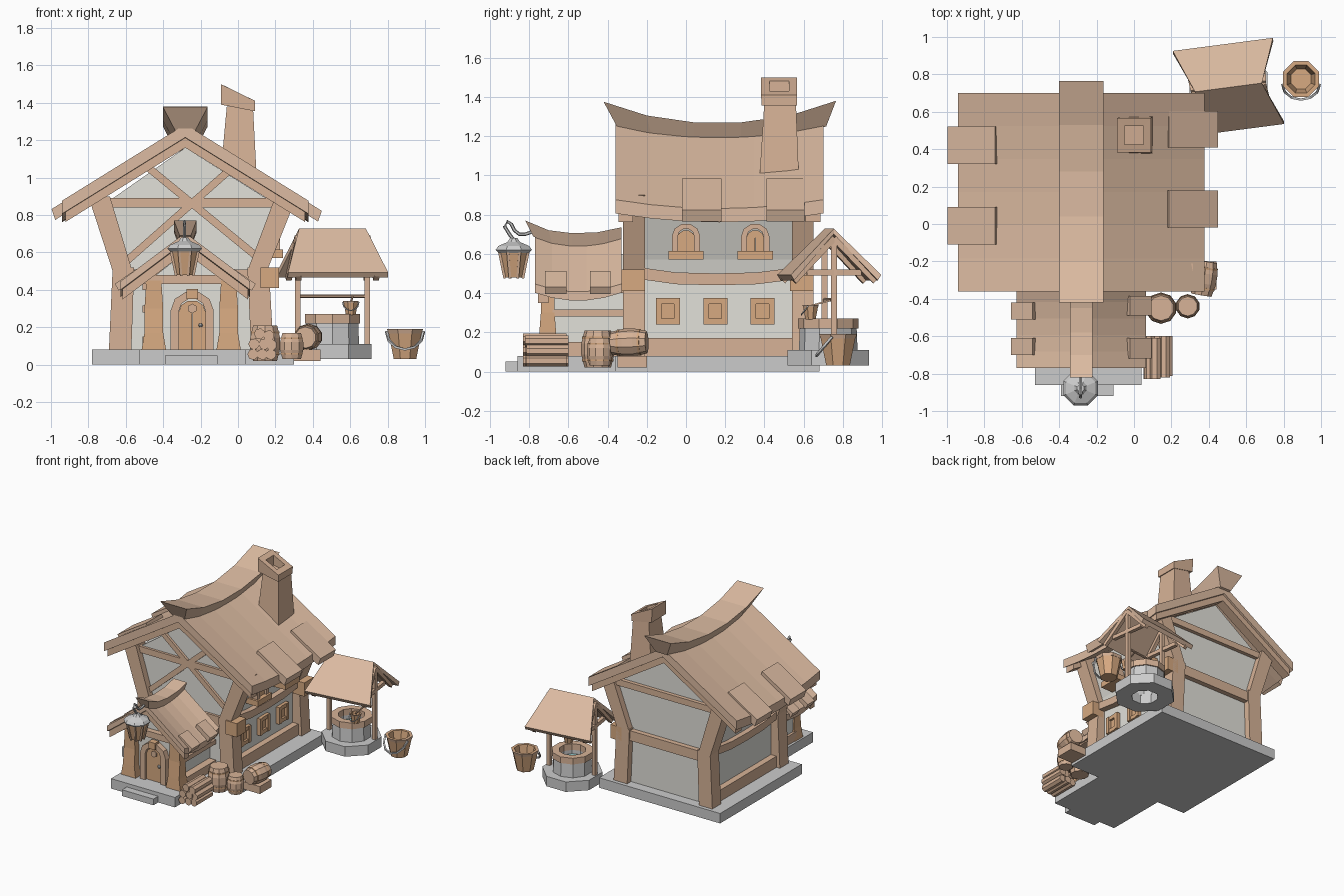
import bpy, bmesh
from math import sin, cos, pi
from mathutils import Vector

if "Cube" in bpy.data.objects:
    bpy.data.objects.remove(bpy.data.objects["Cube"])

def mat(name, rgb):
    m = bpy.data.materials.new(name)
    m.diffuse_color = (*rgb, 1)
    m.use_nodes = True
    m.node_tree.nodes["Principled BSDF"].inputs["Base Color"].default_value = m.diffuse_color
    return m

WOOD = mat("wood", (0.68, 0.45, 0.31))
ROOF = mat("roof_wood", (0.72, 0.50, 0.36))
ORANGE = mat("warm_wood", (0.68, 0.40, 0.22))
WALL = mat("plaster", (0.76, 0.75, 0.70))
WATER = mat("water", (0.30, 0.60, 0.62))
CX = -0.282                                   # ridge line of house and porch

def loft(name, rings, m=WOOD, close=False):
    """Skin a list of equal-length rings; cap the ends unless it closes on itself."""
    bm = bmesh.new()
    vs = [[bm.verts.new(p) for p in r] for r in rings]
    n = len(rings[0])
    for a, b in zip(vs, vs[1:] + (vs[:1] if close else [])):
        for i in range(n):
            bm.faces.new((a[i], a[(i + 1) % n], b[(i + 1) % n], b[i]))
    if not close:
        bm.faces.new(vs[0])
        bm.faces.new(vs[-1])
    bmesh.ops.recalc_face_normals(bm, faces=bm.faces)
    me = bpy.data.meshes.new(name)
    bm.to_mesh(me)
    bm.free()
    ob = bpy.data.objects.new(name, me)
    bpy.context.collection.objects.link(ob)
    if m:
        me.materials.append(m)
    return ob

def rect(x0, x1, y0, y1, z):
    return [(x0, y0, z), (x1, y0, z), (x1, y1, z), (x0, y1, z)]

def box(name, x0, x1, y0, y1, z0, z1, m=WOOD):
    return loft(name, [rect(x0, x1, y0, y1, z0), rect(x0, x1, y0, y1, z1)], m)

def lathe(name, x, y, prof, m=WOOD, n=8, close=False):
    return loft(name, [[(x + r * cos(2 * pi * (i + .5) / n), y + r * sin(2 * pi * (i + .5) / n), z)
                        for i in range(n)] for r, z in prof], m, close)

def tube(name, pts, w, h=None, n=4, m=WOOD, radii=None):
    """Bar or barrel along a path, w by h across."""
    h = h or w
    pts = [Vector(p) for p in pts]
    rings = []
    for k, p in enumerate(pts):
        d = (pts[min(k + 1, len(pts) - 1)] - pts[max(k - 1, 0)]).normalized()
        u = d.cross(Vector((0, 0, 1)) if abs(d.z) < .95 else Vector((0, 1, 0))).normalized()
        v = u.cross(d)
        s = (radii[k] if radii else 1) / cos(pi / n) / 2
        rings.append([p + u * w * s * cos(2 * pi * (i + .5) / n) + v * h * s * sin(2 * pi * (i + .5) / n)
                      for i in range(n)])
    return loft(name, rings, m)

def extrude_y(name, prof, y0, y1, m):
    return loft(name, [[(x, y, z) for x, z in prof] for y in (y0, y1)], m)

def gable(name, y0, y1, half, apex, slope, th, sag, m=ROOF, n=6):
    """Sagging two-sided roof slab."""
    rings = []
    for k in range(n + 1):
        t = 2 * k / n - 1
        a, y = apex + sag * t * t, y0 + (y1 - y0) * k / n
        e = a - half * slope
        rings.append([(CX - half, y, e), (CX, y, a), (CX + half, y, e),
                      (CX + half, y, e - th), (CX, y, a - th), (CX - half, y, e - th)])
    return loft(name, rings, m)

def ridge(name, prof, top, bot, th):
    loft(name, [[(CX - top, y, z), (CX + top, y, z), (CX + bot, y + s, z - th), (CX - bot, y + s, z - th)]
                for y, z, s in prof], ROOF)

def shingle(name, side, x0, x1, y0, y1, apex, slope, lift, th):
    pr = [(CX + side * x, apex - x * slope + d) for x, d in
          ((x0, lift), (x1, lift), (x1 - .02, lift - th), (x0 - .02, lift - th))]
    extrude_y(name, pr, y0, y1, ROOF)

def arch(name, put, w0, w1, h, z0, d0, d1, m):
    """Arched frame: inner half width w0, outer w1; put(u, depth, z) places points."""
    def path(w):
        return [(-w, z0)] + [(-w * cos(a), h + w * .9 * sin(a)) for a in [pi * i / 5 for i in range(6)]] + [(w, z0)]
    loft(name, [[put(a[0], d0, a[1]), put(b[0], d0, b[1]), put(b[0], d1, b[1]), put(a[0], d1, a[1])]
                for a, b in zip(path(w0), path(w1))], m)

# stone base
box("base_main", -.78, .30, -.36, .68, 0, .08, None)
box("base_porch", -.53, .04, -.86, -.36, 0, .08, None)
box("front_step", -.39, -.11, -.92, -.86, 0, .05, None)

# main walls and timber frame
extrude_y("house_walls", [(-.61, .08), (.11, .08), (.11, .48), (.13, .57), (.23, .84), (CX, 1.16),
                          (-.74, .84), (-.64, .57), (-.61, .48)], -.27, .60, WALL)
for tag, y0, y1 in (("front", -.32, -.21), ("back", .54, .65)):
    for side, a, b, c in (("left", -.69, -.67, -.80), ("right", .07, .05, .20)):
        loft(f"{tag}_{side}_lower_post", [rect(a, a + .12, y0, y1, .08), rect(b, b + .115, y0, y1, .52)])
        loft(f"{tag}_{side}_upper_post", [rect(b, b + .105, y0, y1, .50), rect(c, c + .115, y0, y1, .90)])
    box(f"{tag}_right_corner_block", .12, .22, y0 - .01, y1, .41, .52, ORANGE)
    ym = y0 + .03 if tag == "front" else y1 - .06
    box(f"{tag}_floor_beam", -.62, .12, ym, ym + .05, .43, .51)
    box(f"{tag}_tie_beam", -.74, .23, ym, ym + .04, .84, .89)
    yr = -.345 if tag == "front" else .61
    gable(f"{tag}_rafters", yr, yr + .075, .64, 1.225, .62, .065, 0, WOOD, 1)
tube("brace_rising_right", [(-.6, -.275, .55), (.0, -.275, 1.08)], .03, .04)
tube("brace_rising_left", [(.11, -.275, .57), (-.5, -.275, 1.07)], .03, .04)
for side, x in (("left", -.66), ("right", .08)):
    box(f"{side}_skirt_beam", x, x + .08, -.22, .55, .08, .17)
    loft(f"{side}_floor_beam", [[(x, y, z), (x + .08, y, z), (x + .08, y, z + .06), (x, y, z + .06)]
         for y, z in ((-.23, .47), (-.05, .445), (.16, .44), (.36, .445), (.56, .47))])

# main roof
gable("main_roof", -.36, .70, .66, 1.24, .62, .07, .045)
ridge("main_ridge", [(-.42, 1.375, .07), (-.2, 1.305, .03), (.04, 1.27, 0), (.28, 1.27, 0),
                     (.53, 1.305, -.03), (.765, 1.38, -.05)], .118, .05, .13)
for i, (s, y0, y1, x0, x1) in enumerate(((-1, .32, .52, .46, .715), (-1, -.11, .09, .46, .715),
                                         (1, .41, .605, .47, .73), (1, -.02, .18, .47, .73))):
    shingle(f"main_shingle_{i}", s, x0, x1, y0, y1, 1.24, .62, .035, .07)

# chimney with slanted hollow cap
loft("chimney_stack", [rect(-.095, .10, .375, .575, 1.0), rect(-.06, .08, .40, .56, 1.38)], WOOD)
def slant(h, zl, zr):
    return [(-h, .475 - h, zl), (h, .475 - h, zr), (h, .475 + h, zr), (-h, .475 + h, zl)]
loft("chimney_cap", [slant(.09, 1.39, 1.355), slant(.092, 1.50, 1.41), slant(.05, 1.48, 1.43), slant(.05, 1.40, 1.38)], WOOD)

# right side windows
for i, y in enumerate((-.092, .15, .39)):
    for s in (-1, 1):
        box(f"lower_window_jamb_{i}_{s}", .10, .14, y + s * .047 - .015, y + s * .047 + .015, .24, .375, ORANGE)
    for z in (.24, .345):
        box(f"lower_window_rail_{i}_{z}", .10, .135, y - .035, y + .035, z, z + .03, ORANGE)
    box(f"lower_window_pane_{i}", .10, .118, y - .035, y + .035, .26, .35, ORANGE)
for i, y in enumerate((.0, .353)):
    put = lambda u, d, z, y=y: (d, y + u, z)
    arch(f"upper_window_frame_{i}", put, .042, .072, .69, .60, .12, .225, WOOD)
    arch(f"upper_window_pane_{i}", put, .001, .045, .68, .61, .12, .205, ORANGE)
    box(f"upper_window_sill_{i}", .11, .24, y - .09, y + .09, .57, .615, ORANGE)

# porch
extrude_y("porch_walls", [(-.49, .08), (-.06, .08), (-.06, .44), (CX, .60), (-.49, .44)], -.69, -.26, WALL)
gable("porch_roof", -.77, -.33, .345, .665, .75, .045, .04, n=5)
gable("porch_rafters", -.755, -.70, .335, .655, .75, .055, 0, WOOD, 1)
ridge("porch_ridge", [(-.82, .77, .04), (-.70, .72, .02), (-.58, .705, 0), (-.45, .71, 0), (-.33, .735, 0)],
      .06, .03, .08)
box("porch_tie_beam", -.53, -.03, -.735, -.68, .43, .48)
for side, x in (("left", -.45), ("right", -.05)):
    loft(f"porch_{side}_post", [rect(x - .065, x + .065, -.755, -.65, .08), rect(x - .05, x + .05, -.75, -.66, .17),
                                rect(x - .05, x + .05, -.74, -.67, .30), rect(x - .04, x + .04, -.74, -.67, .45)], ORANGE)
    xs = x - .06 if side == "left" else x - .01
    for z0, z1 in ((.08, .15), (.28, .315), (.40, .45)):
        box(f"porch_{side}_rail_{z0}", xs, xs + .06, -.68, -.28, z0, z1)
for i, (s, y0, y1) in enumerate(((-1, -.51, -.42), (-1, -.70, -.61), (1, -.49, -.385), (1, -.72, -.61))):
    shingle(f"porch_shingle_{i}", s, .26, .376, y0, y1, .67, .70, .025, .05)

# door
put = lambda u, d, z: (-.245 + u, d, z)
arch("door_frame", put, .07, .115, .29, .08, -.735, -.68, WOOD)
arch("door_panel", put, .001, .072, .28, .08, -.715, -.68, ORANGE)
box("door_keystone", -.275, -.215, -.75, -.70, .35, .405, ORANGE)
lathe("door_knob", -.20, -.72, [(.008, .20), (.013, .21), (.008, .22)], None)
tube("door_window", [(-.245, -.725, .30), (-.245, -.71, .30)], .045, n=6)

# lantern
LX, LY = -.285, -.878
lathe("lantern_glass", LX, LY, [(.05, .48), (.08, .61)], ORANGE)
for i in range(8):
    a = 2 * pi * (i + .5) / 8
    tube(f"lantern_rib_{i}", [(LX + r * cos(a), LY + r * sin(a), z) for r, z in ((.05, .475), (.081, .615))], .013)
lathe("lantern_cap", LX, LY, [(.085, .605), (.10, .62), (.085, .64), (.035, .66), (.02, .68)], None)
tube("lantern_hook", [(LX, -.79, .71), (LX, -.82, .70), (LX, -.85, .70), (LX, -.875, .72), (LX, -.89, .75),
                      (LX, -.91, .765), (LX, -.925, .74), (LX, -.90, .70), (LX, LY, .67)], .016, n=6, m=None)

# barrels, crate and logs
BULGE = (.8, 1, 1, .8)
def barrel(name, a, b, r):
    a, b = Vector(a), Vector(b)
    tube(name, [a.lerp(b, t) for t in (0, .35, .65, 1)], 2 * r, n=10, radii=BULGE)
    for t in (.2, .8):
        tube(f"{name}_hoop_{t}", [a.lerp(b, t - .03), a.lerp(b, t + .03)], 2 * r * .95, n=10, m=ORANGE)
barrel("large_barrel", (.145, -.45, .02), (.145, -.45, .21), .08)
barrel("small_barrel", (.287, -.44, .03), (.287, -.44, .17), .062)
barrel("lying_barrel", (.36, -.38, .145), (.39, -.20, .15), .068)
box("low_crate", .29, .44, -.35, -.2, .02, .08)
for i, (x, z) in enumerate(((.08, .055), (.13, .055), (.175, .055), (.085, .11), (.14, .11), (.18, .105), (.115, .165), (.165, .155))):
    tube(f"log_{i}", [(x, -.83 + .008 * (i % 3), z), (x, -.61 + .01 * (i % 2), z)], .054, n=7)

# well
WX, WY = .505, .725
lathe("well_base", WX, WY, [(.225, .03), (.225, .11), (.10, .11), (.10, .03)], None, 8, True)
lathe("well_wall", WX, WY, [(.15, .10), (.145, .22), (.10, .22), (.10, .10)], None, 10, True)
lathe("well_rim", WX, WY, [(.155, .22), (.155, .27), (.10, .27), (.10, .22)], WOOD, 10, True)
lathe("well_water", WX, WY, [(.105, .17), (.105, .19)], WATER, 10)
def turn(x, y, z, a=.13):
    return (WX + x * cos(a) - y * sin(a), WY + .005 + x * sin(a) + y * cos(a), z)
for i, s in enumerate((-1, 1)):
    tube(f"well_post_{i}", [turn(s * .187, 0, .10), turn(s * .187, 0, .66)], .03)
    q = [(-.18, 0, .70), (.18, 0, .70), (.27, s * .215, .465), (-.27, s * .215, .465)]
    loft(f"well_roof_{i}", [[turn(*p) for p in q], [turn(x, y * 1.08, z + .028) for x, y, z in q]], ROOF)
    tube(f"well_tie_{i}", [turn(s * .187, -.14, .505), turn(s * .187, .14, .505)], .03)
    for t in (-1, 1):
        tube(f"well_rafter_{i}_{t}", [turn(s * .187, 0, .68), turn(s * .21, t * .21, .46)], .03)
tube("well_axle", [turn(-.18, 0, .365), turn(.18, 0, .365)], .016, n=6)

# buckets
def bucket(name, x, y, z, r, h):
    lathe(name, x, y, [(r * .65, z), (r, z + h), (r * .8, z + h), (r * .58, z + h * .25)], ORANGE)
    lathe(name + "_hoop", x, y, [(r * .97, z + h * .86), (r * 1.04, z + h), (r * .9, z + h), (r * .9, z + h * .86)], WOOD, 8, True)
    tube(name + "_handle", [(x + r * cos(a), y - r * (.3 + .8 * sin(a)), z + h * (.92 - .6 * sin(a)))
                            for a in [pi * k / 6 for k in range(7)]], r * .12, m=None)
bucket("ground_bucket", .893, .775, .03, .10, .16)
bucket("well_bucket", .603, .635, .265, .043, .075)
tube("well_rope", [(.603, .635, .335), turn(.11, 0, .365)], .008)
